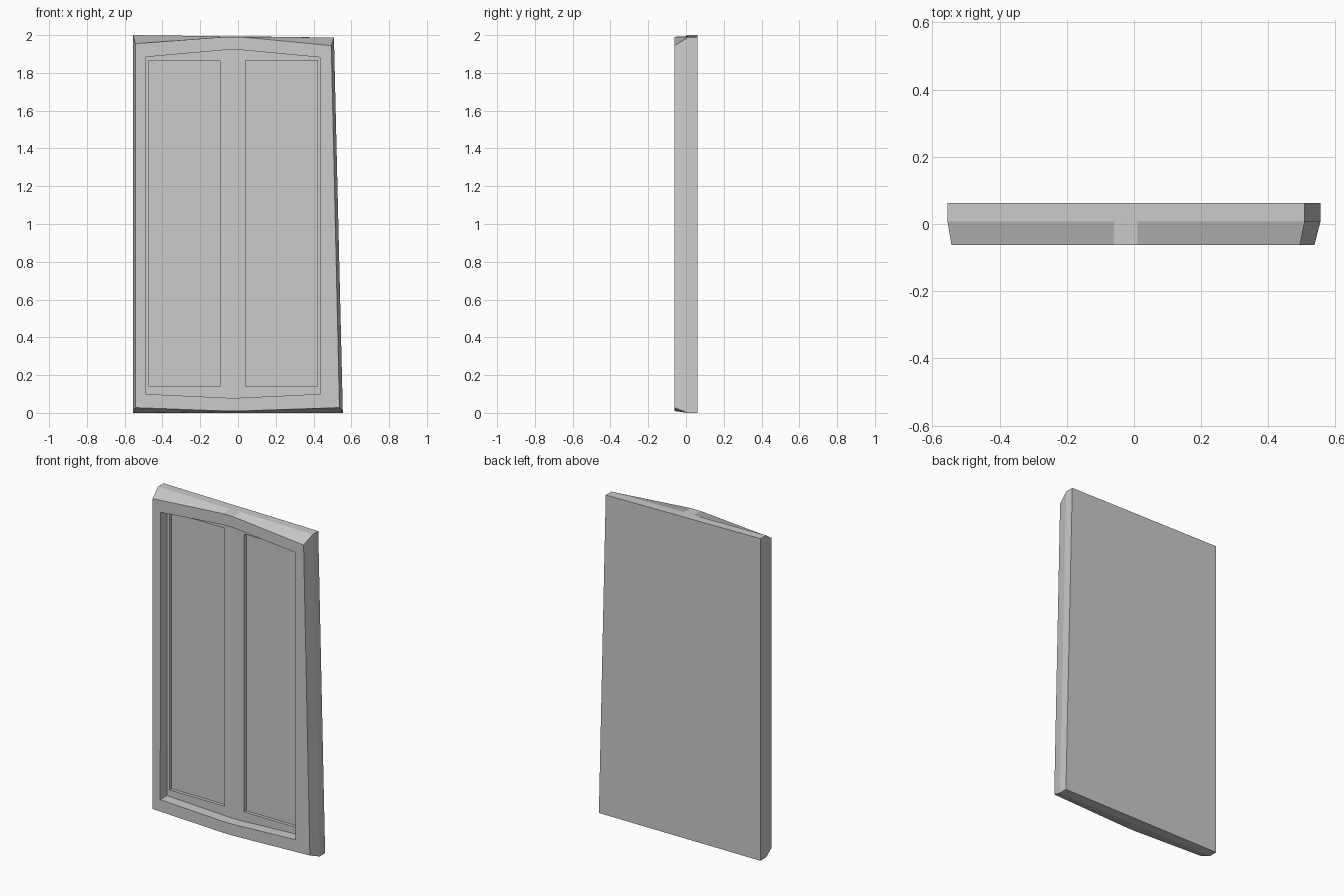
import bpy, bmesh

if "Cube" in bpy.data.objects:
    bpy.data.objects.remove(bpy.data.objects["Cube"])


def ring(bm, y, bl, br, tr, tl, mid_bottom, mid_top):
    """Eight-point outline: four corners plus a short kink in the top and bottom edges."""
    pts = [bl, (-0.06, mid_bottom), (0.01, mid_bottom), br,
           tr, (0.01, mid_top), (-0.06, mid_top), tl]
    return [bm.verts.new((x, y, z)) for x, z in pts]


# Door slab: back, chamfer start, front rim, frame inner edge, recess floor
bm = bmesh.new()
slab = ((-0.555, 0), (0.555, 0), (0.508, 1.987), (-0.555, 2.0))
rim = ((-0.543, 0.028), (0.537, 0.028), (0.494, 1.944), (-0.543, 1.955))
inner = ((-0.491, 0.10), (0.438, 0.10), (0.434, 1.882), (-0.489, 1.884))
rings = [
    ring(bm, 0.062, *slab, 0, 1.9935),
    ring(bm, 0.008, *slab, 0, 1.9935),
    ring(bm, -0.062, *rim, 0.01, 1.991),
    ring(bm, -0.062, *inner, 0.08, 1.922),
    ring(bm, 0.004, *inner, 0.08, 1.922),
]
for a, b in zip(rings, rings[1:]):
    for i in range(8):
        j = (i + 1) % 8
        bm.faces.new((a[i], a[j], b[j], b[i]))
bm.faces.new(rings[0])
bm.faces.new(rings[-1])
bmesh.ops.recalc_face_normals(bm, faces=bm.faces)
mesh = bpy.data.meshes.new("door")
bm.to_mesh(mesh)
bm.free()
door = bpy.data.objects.new("door", mesh)
bpy.context.collection.objects.link(door)

# Two sunken panels cut into the recess floor
for name, x0, x1 in (("left_panel_cutter", -0.472, -0.094),
                     ("right_panel_cutter", 0.04, 0.42)):
    bpy.ops.mesh.primitive_cube_add(size=1, location=((x0 + x1) / 2, -0.004, 1.0025))
    cutter = bpy.context.object
    cutter.name = name
    cutter.scale = (x1 - x0, 0.056, 1.725)
    cutter.hide_render = True
    cutter.display_type = 'WIRE'
    mod = door.modifiers.new(name, 'BOOLEAN')
    mod.operation = 'DIFFERENCE'
    mod.solver = 'EXACT'
    mod.object = cutter
